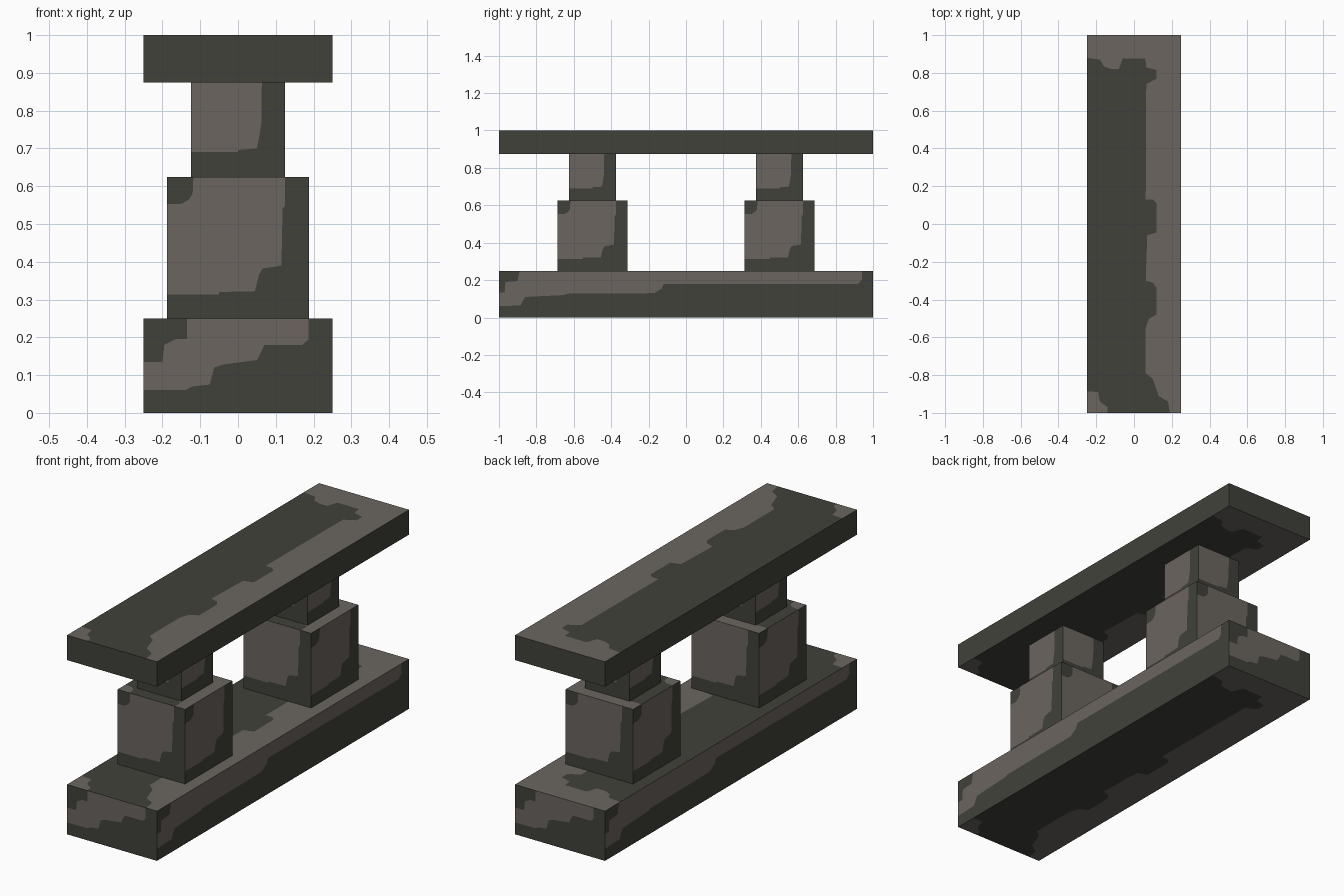
import bpy, bmesh
from mathutils import Vector
from mathutils.geometry import delaunay_2d_cdt

if "Cube" in bpy.data.objects:
    bpy.data.objects.remove(bpy.data.objects["Cube"])


def colour(name, rgb):
    m = bpy.data.materials.new(name)
    m.diffuse_color = (*rgb, 1)
    m.use_nodes = True
    m.node_tree.nodes["Principled BSDF"].inputs["Base Color"].default_value = m.diffuse_color
    return m


DARK = colour("dark stone", (0.051, 0.053, 0.042))
LIGHT = colour("light stone", (0.147, 0.130, 0.117))

# Light patch outlines: sides use (across, height), top and bottom use (x, y)
SLAB_TOP = [(-.25, .88), (-.18, .87), (-.16, .835), (-.12, .82), (-.08, .82), (-.06, .875),
            (.06, .875), (.065, .83), (.12, .815), (.12, .77), (.065, .74), (.062, .13),
            (.1, .13), (.12, .11), (.12, -.045), (.07, -.06), (.062, -.3), (.1, -.31),
            (.12, -.34), (.12, -.48), (.08, -.5), (.062, -.55), (.062, -.79), (.1, -.82),
            (.13, -.91), (.18, -.94), (.19, -1), (-.14, -1), (-.14, -.97), (-.18, -.94),
            (-.19, -.89), (-.25, -.885)]
BASE_END = [(-.25, .06), (-.14, .06), (-.12, .07), (-.075, .075), (-.063, .12), (-.04, .128),
            (.05, .14), (.07, .18), (.17, .18), (.187, .195), (.187, .25), (-.135, .25),
            (-.135, .195), (-.165, .195), (-.195, .18), (-.2, .135), (-.25, .135)]
BASE_LONG = [(-1, .06), (-.885, .065), (-.86, .11), (-.65, .12), (-.64, .127), (-.17, .13),
             (-.13, .155), (-.12, .18), (.92, .18), (.94, .2), (.94, .25), (-.89, .25),
             (-.9, .195), (-.965, .19), (-.97, .135), (-1, .135)]
BLOCK_SIDE = [(-.1875, .313), (-.05, .313), (-.05, .32), (.045, .322), (.055, .365),
              (.065, .382), (.115, .39), (.118, .54), (.125, .55), (.125, .625),
              (-.118, .625), (-.12, .58), (-.13, .565), (-.15, .553), (-.1875, .553)]
BLOCK_TOP = [(-.1875, .12), (.06, .12), (.06, -.1), (.13, -.14), (.13, -.1875),
             (-.12, -.1875), (-.125, -.15), (-.15, -.13), (-.1875, -.125)]
NECK_SIDE = [(-.125, .69), (0, .69), (0, .696), (.05, .7), (.056, .73), (.062, .77),
             (.063, .875), (-.125, .875)]


def stone_box(name, hx, hy, z0, z1, cy=0, end=None, long=None, top=None, bottom=None):
    """Box whose faces are cut along the outline of a light patch."""
    bm = bmesh.new()
    X, Y, Z = Vector((1, 0, 0)), Vector((0, 1, 0)), Vector((0, 0, 1))
    mid = Vector((0, cy, 0))
    faces = [  # origin, across, up, half width, low, high, patch
        (mid - Y * hy, X, Z, hx, z0, z1, end),
        (mid + Y * hy, -X, Z, hx, z0, z1, end),
        (mid + X * hx, Y, Z, hy, z0, z1, long),
        (mid - X * hx, -Y, Z, hy, z0, z1, long),
        (mid + Z * z1, X, Y, hx, -hy, hy, top),
        (mid + Z * z0, -X, Y, hx, -hy, hy, bottom)]
    for origin, u, v, w, low, high, patch in faces:
        pts = [Vector(p) for p in [(-w, low), (w, low), (w, high), (-w, high)]]
        loops = [[0, 1, 2, 3]]
        if patch:
            loops.append(list(range(4, 4 + len(patch))))
            pts += [Vector(p) for p in patch]
        out = delaunay_2d_cdt(pts, [], loops, 1, 1e-5)
        verts = [bm.verts.new(origin + u * p.x + v * p.y) for p in out[0]]
        for tri, source in zip(out[2], out[5]):
            f = bm.faces.new([verts[i] for i in tri])
            f.material_index = 1 if 1 in source else 0
            f.normal_update()
            if f.normal.dot(u.cross(v)) < 0:
                f.normal_flip()
    bmesh.ops.remove_doubles(bm, verts=bm.verts, dist=1e-5)
    me = bpy.data.meshes.new(name)
    bm.to_mesh(me)
    bm.free()
    me.materials.append(DARK)
    me.materials.append(LIGHT)
    bpy.context.collection.objects.link(bpy.data.objects.new(name, me))


# Base and top slabs
stone_box("base_slab", .25, 1, 0, .25, end=BASE_END, long=BASE_LONG, top=SLAB_TOP, bottom=SLAB_TOP)
stone_box("top_slab", .25, 1, .875, 1, top=SLAB_TOP, bottom=SLAB_TOP)

# Two stepped pillars
for side, cy in (("front", -.5), ("back", .5)):
    stone_box(side + "_pillar_block", .1875, .1875, .25, .625, cy,
              end=BLOCK_SIDE, long=BLOCK_SIDE, top=BLOCK_TOP)
    stone_box(side + "_pillar_neck", .125, .125, .625, .875, cy,
              end=NECK_SIDE, long=NECK_SIDE)
